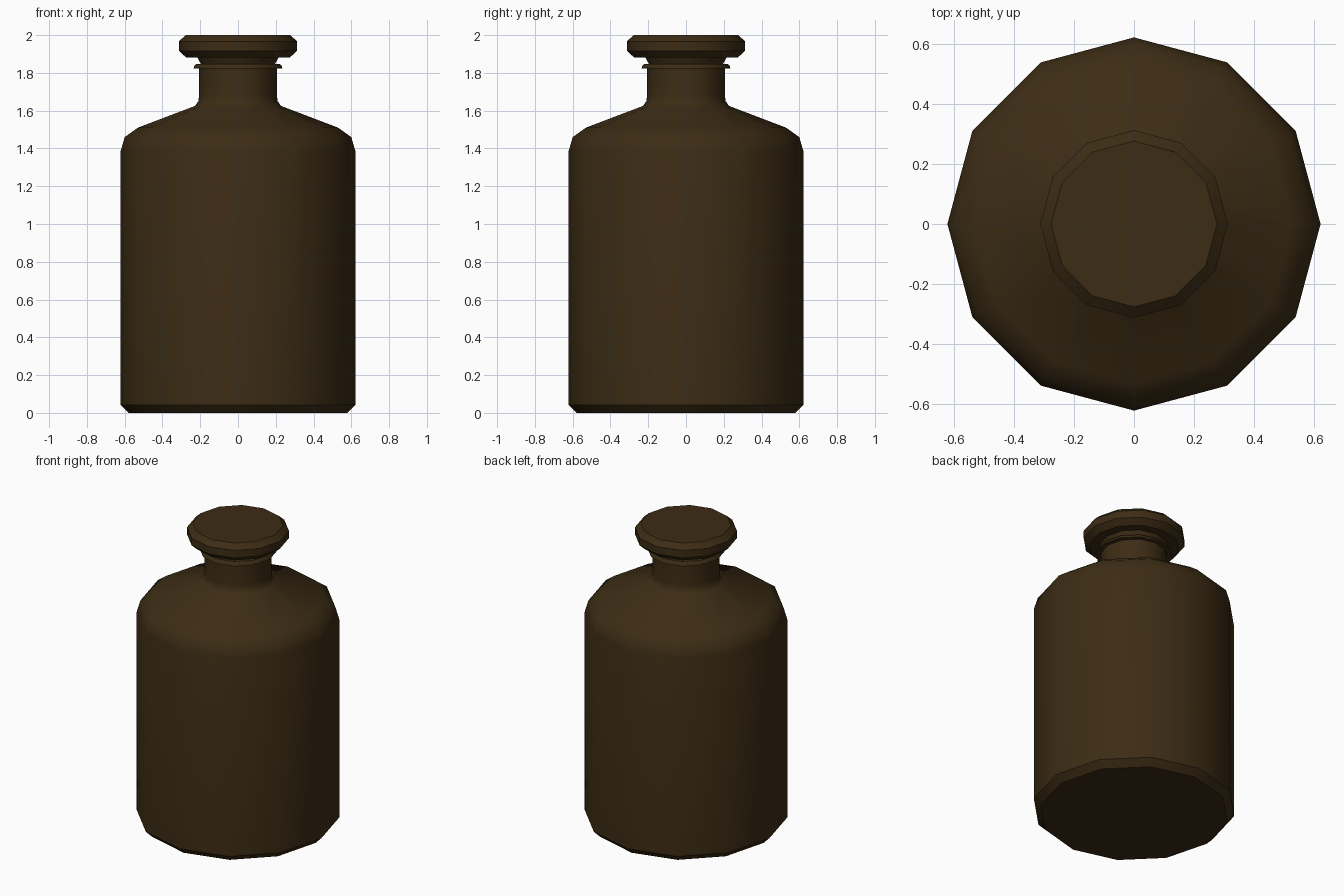
import bpy, bmesh, math

if "Cube" in bpy.data.objects:
    bpy.data.objects.remove(bpy.data.objects["Cube"])

SIDES = 12

glass = bpy.data.materials.new("dark_amber_glass")
glass.diffuse_color = (0.045, 0.025, 0.007, 1.0)
glass.use_nodes = True
glass.node_tree.nodes["Principled BSDF"].inputs["Base Color"].default_value = glass.diffuse_color


def lathe(name, profile):
    """Revolve a (radius, z) profile; ends are capped with flat polygons."""
    bm = bmesh.new()
    rings = []
    for r, z in profile:
        rings.append([bm.verts.new((r * math.cos(2 * math.pi * i / SIDES),
                                    r * math.sin(2 * math.pi * i / SIDES), z))
                      for i in range(SIDES)])
    for a, b in zip(rings, rings[1:]):
        for i in range(SIDES):
            j = (i + 1) % SIDES
            bm.faces.new((a[i], a[j], b[j], b[i]))
    bm.faces.new(rings[0][::-1])
    bm.faces.new(rings[-1])
    bmesh.ops.recalc_face_normals(bm, faces=bm.faces[:])
    mesh = bpy.data.meshes.new(name)
    bm.to_mesh(mesh)
    bm.free()
    mesh.materials.append(glass)
    obj = bpy.data.objects.new(name, mesh)
    bpy.context.collection.objects.link(obj)
    bpy.ops.object.select_all(action='DESELECT')
    obj.select_set(True)
    bpy.context.view_layer.objects.active = obj
    bpy.ops.object.shade_smooth_by_angle(angle=math.radians(42))
    return obj


# Bottle: chamfered base, straight body, rounded shoulder, neck and rolled lip
lathe("bottle", [
    (0.58, 0.0), (0.623, 0.043), (0.623, 1.38), (0.60, 1.46), (0.53, 1.51),
    (0.228, 1.625), (0.21, 1.65), (0.206, 1.68), (0.206, 1.822),
    (0.235, 1.822), (0.232, 1.835), (0.22, 1.847),
    (0.175, 1.847), (0.165, 1.80), (0.165, 1.66),
])

# Stopper: tapered plug sitting in the neck, with a bevelled disc on top
lathe("stopper", [
    (0.15, 1.68), (0.195, 1.845), (0.215, 1.882), (0.275, 1.882),
    (0.313, 1.917), (0.313, 1.967), (0.277, 2.0),
])
